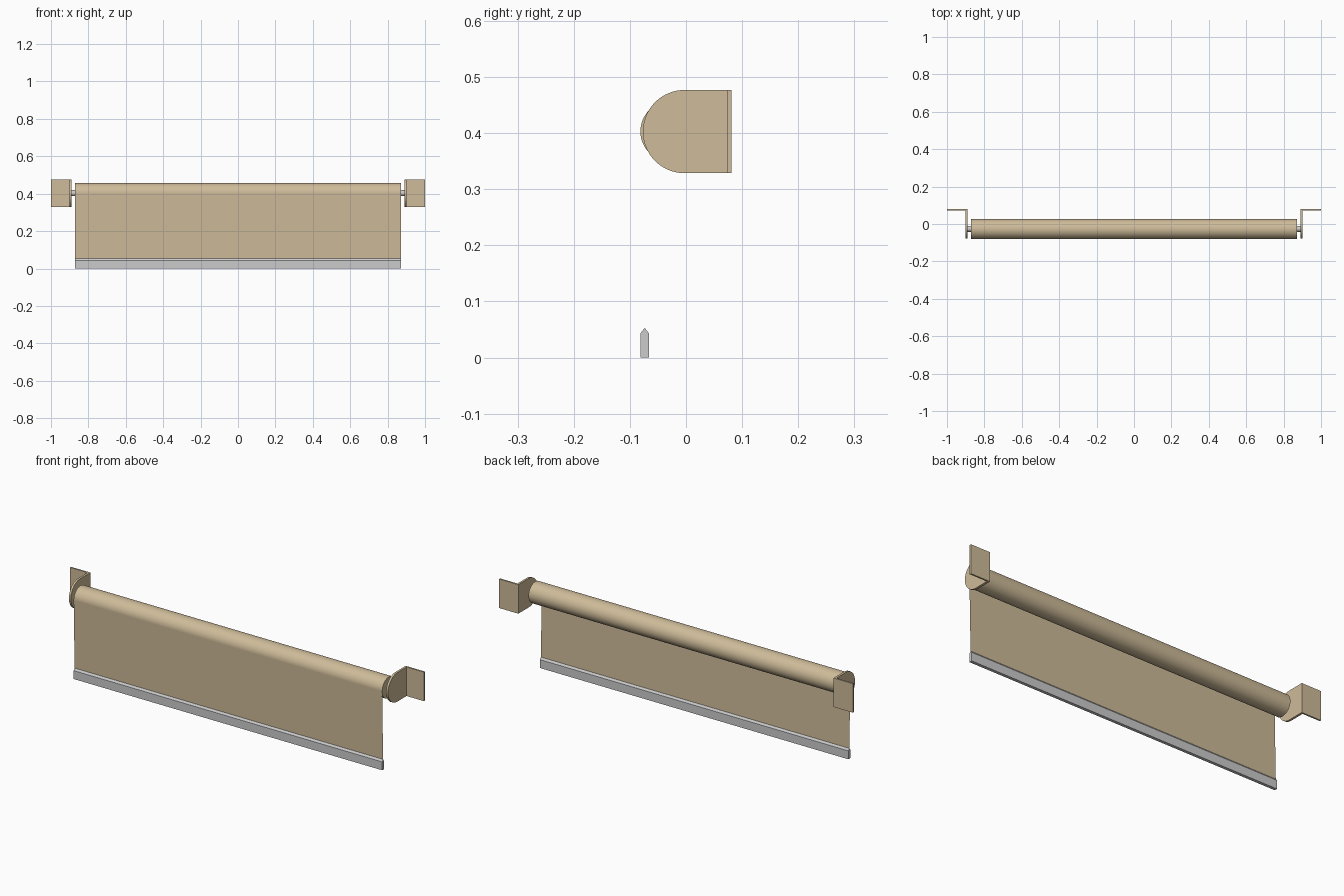
import bpy, bmesh
from math import sin, cos, pi, radians

if "Cube" in bpy.data.objects:
    bpy.data.objects.remove(bpy.data.objects["Cube"])

ROLL_Y, ROLL_Z, ROLL_R = -0.0275, 0.403, 0.0538
HALF = 0.872          # half width of the fabric
PLATE_IN, PLATE_OUT = 0.891, 0.902
BACK = 0.0813


def material(name, colour):
    m = bpy.data.materials.new(name)
    m.diffuse_color = colour
    m.use_nodes = True
    m.node_tree.nodes["Principled BSDF"].inputs["Base Color"].default_value = m.diffuse_color
    return m


tan = material("tan_fabric", (0.62, 0.50, 0.32, 1))


def arc(cy, cz, r, a0, a1, n):
    return [(cy + r * cos(a0 + (a1 - a0) * i / n), cz + r * sin(a0 + (a1 - a0) * i / n))
            for i in range(n + 1)]


def prism(bm, profile, x0, x1):
    """Extrude a closed (y, z) profile along x."""
    face = bm.faces.new([bm.verts.new((x0, y, z)) for y, z in profile])
    ext = bmesh.ops.extrude_face_region(bm, geom=[face], use_keep_orig=True)
    verts = [g for g in ext["geom"] if isinstance(g, bmesh.types.BMVert)]
    bmesh.ops.translate(bm, verts=verts, vec=(x1 - x0, 0, 0))


def finish(bm, name, mat=None, mirror=False):
    bmesh.ops.recalc_face_normals(bm, faces=bm.faces)
    me = bpy.data.meshes.new(name)
    bm.to_mesh(me)
    bm.free()
    ob = bpy.data.objects.new(name, me)
    bpy.context.collection.objects.link(ob)
    if mat:
        me.materials.append(mat)
    bpy.ops.object.select_all(action='DESELECT')
    ob.select_set(True)
    bpy.context.view_layer.objects.active = ob
    bpy.ops.object.shade_smooth_by_angle(angle=radians(30))
    if mirror:
        ob.modifiers.new("Mirror", 'MIRROR').use_axis = (True, False, False)
    return ob


# Rolled fabric
bm = bmesh.new()
prism(bm, arc(ROLL_Y, ROLL_Z, ROLL_R, 0, 2 * pi, 64)[:-1], -HALF, HALF)
finish(bm, "fabric_roll", tan)

# Hanging sheet, leaving the front of the roll and running into the bar's ridge
bm = bmesh.new()
front = ROLL_Y - ROLL_R
bm.faces.new([bm.verts.new(p) for p in (
    (-HALF, -0.0737, 0.052), (HALF, -0.0737, 0.052),
    (HALF, front, ROLL_Z), (-HALF, front, ROLL_Z))])
finish(bm, "hanging_sheet", tan)

# Weighted bottom bar with a ridged top
bm = bmesh.new()
prism(bm, [(-0.0813, 0), (-0.066, 0), (-0.066, 0.043), (-0.0737, 0.053), (-0.0813, 0.043)],
      -HALF, HALF)
finish(bm, "bottom_bar")

# Pins between roll and brackets
bm = bmesh.new()
prism(bm, arc(ROLL_Y + 0.002, ROLL_Z, 0.016, 0, 2 * pi, 32)[:-1], HALF, PLATE_IN)
finish(bm, "roll_pin", mirror=True)

# L-shaped wall brackets: rounded side plate plus wall flange
bm = bmesh.new()
r, cz = 0.0741, 0.4027
prism(bm, arc(-0.0027, cz, r, pi / 2, 3 * pi / 2, 32) + [(BACK, cz - r), (BACK, cz + r)],
      PLATE_IN, PLATE_OUT)
prism(bm, [(0.073, cz - r), (BACK, cz - r), (BACK, cz + r), (0.073, cz + r)], PLATE_OUT, 1.0)
finish(bm, "wall_bracket", tan, mirror=True)
